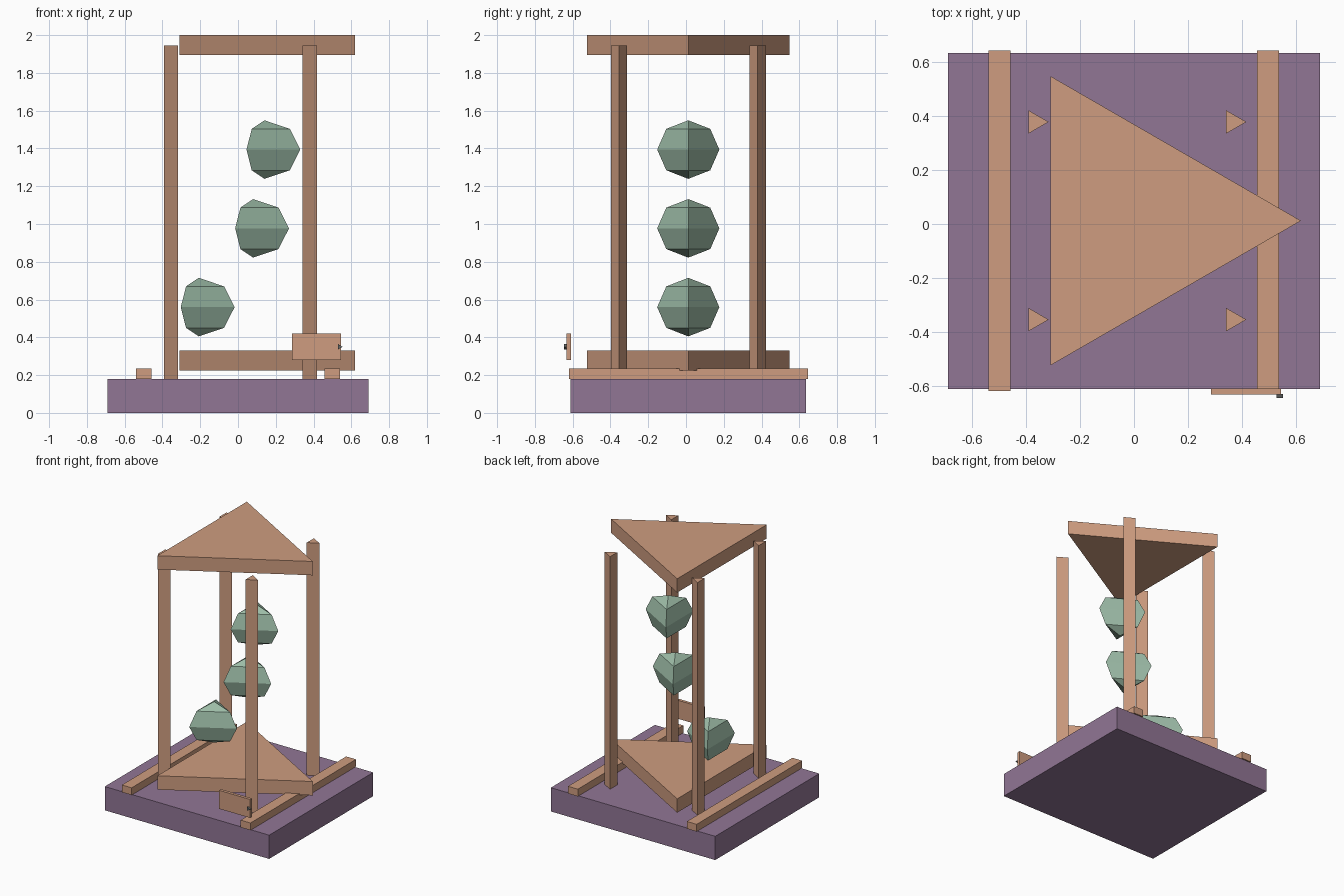
import bpy, bmesh, math
from mathutils import Matrix, Vector

cube = bpy.data.objects.get("Cube")
if cube:
    bpy.data.objects.remove(cube, do_unlink=True)


def material(name, rgb):
    mat = bpy.data.materials.new(name)
    mat.use_nodes = True
    mat.diffuse_color = (*rgb, 1)
    mat.node_tree.nodes["Principled BSDF"].inputs["Base Color"].default_value = (*rgb, 1)
    return mat


wood = material("tan wood", (0.62, 0.335, 0.215))
purple = material("muted purple", (0.285, 0.18, 0.30))
green = material("sage green", (0.335, 0.50, 0.385))
metal = material("dark grey metal", (0.13, 0.14, 0.14))


def finish(name, bm, mat, location):
    bmesh.ops.recalc_face_normals(bm, faces=bm.faces)
    mesh = bpy.data.meshes.new(name)
    bm.to_mesh(mesh)
    bm.free()
    mesh.materials.append(mat)
    obj = bpy.data.objects.new(name, mesh)
    obj.location = location
    bpy.context.collection.objects.link(obj)
    return obj


def box(name, low, high, mat):
    low, high = Vector(low), Vector(high)
    bm = bmesh.new()
    bmesh.ops.create_cube(bm, size=1, matrix=Matrix.Diagonal((*(high - low), 1)))
    return finish(name, bm, mat, (low + high) / 2)


def three_sided(name, profile, location, mat):
    """Loft triangles with one corner towards +x; a zero radius makes a point."""
    bm = bmesh.new()
    rings = []
    for radius, z in profile:
        angles = [i * math.tau / 3 for i in range(3 if radius else 1)]
        rings.append([bm.verts.new((radius * math.cos(a), radius * math.sin(a), z))
                      for a in angles])
    for lower, upper in zip(rings, rings[1:]):
        for i in range(3):
            j = (i + 1) % 3
            if len(lower) == 1:
                bm.faces.new((lower[0], upper[j], upper[i]))
            elif len(upper) == 1:
                bm.faces.new((lower[i], lower[j], upper[0]))
            else:
                bm.faces.new((lower[i], lower[j], upper[j], upper[i]))
    for ring in (rings[0], rings[-1]):
        if len(ring) == 3:
            bm.faces.new(ring)
    return finish(name, bm, mat, location)


MID_Y = 0.012

# Base slab and the two runners lying on it
box("base", (-0.69, -0.612, 0), (0.69, 0.635, 0.18), purple)
for side, x in (("left", 0.498), ("right", -0.5)):
    box(side + "_runner", (x - 0.041, -0.62, 0.18), (x + 0.041, 0.645, 0.235), wood)

# Triangular top and bottom plates
for name, z in (("bottom_plate", 0.225), ("top_plate", 1.895)):
    three_sided(name, [(0.62, 0), (0.62, 0.105)], (0, MID_Y, z), wood)

# Four triangular posts
for side, x in (("left", 0.367), ("right", -0.367)):
    for end, y in (("front", -0.367), ("back", 0.367)):
        three_sided(f"{end}_{side}_post", [(0.05, 0), (0.05, 1.765)],
                    (x, MID_Y + y, 0.18), wood)

# Three floating blobs
RADIUS, HALF_HEIGHT = 0.19, 0.155
blob_profile = [(0 if abs(i) == 2 else RADIUS * math.cos(i * math.pi / 4),
                 HALF_HEIGHT * math.sin(i * math.pi / 4)) for i in range(-2, 3)]
for name, x, z in (("lower_blob", -0.208, 0.56), ("middle_blob", 0.08, 0.977),
                   ("upper_blob", 0.14, 1.394)):
    three_sided(name, blob_profile, (x, MID_Y, z), green)

# Small front panel with a knob
box("front_panel", (0.285, -0.633, 0.28), (0.545, -0.61, 0.42), wood)
knob = three_sided("panel_knob", [(0.016, 0), (0.016, 0.014)], (0.538, -0.632, 0.35), metal)
knob.rotation_euler.x = math.pi / 2
